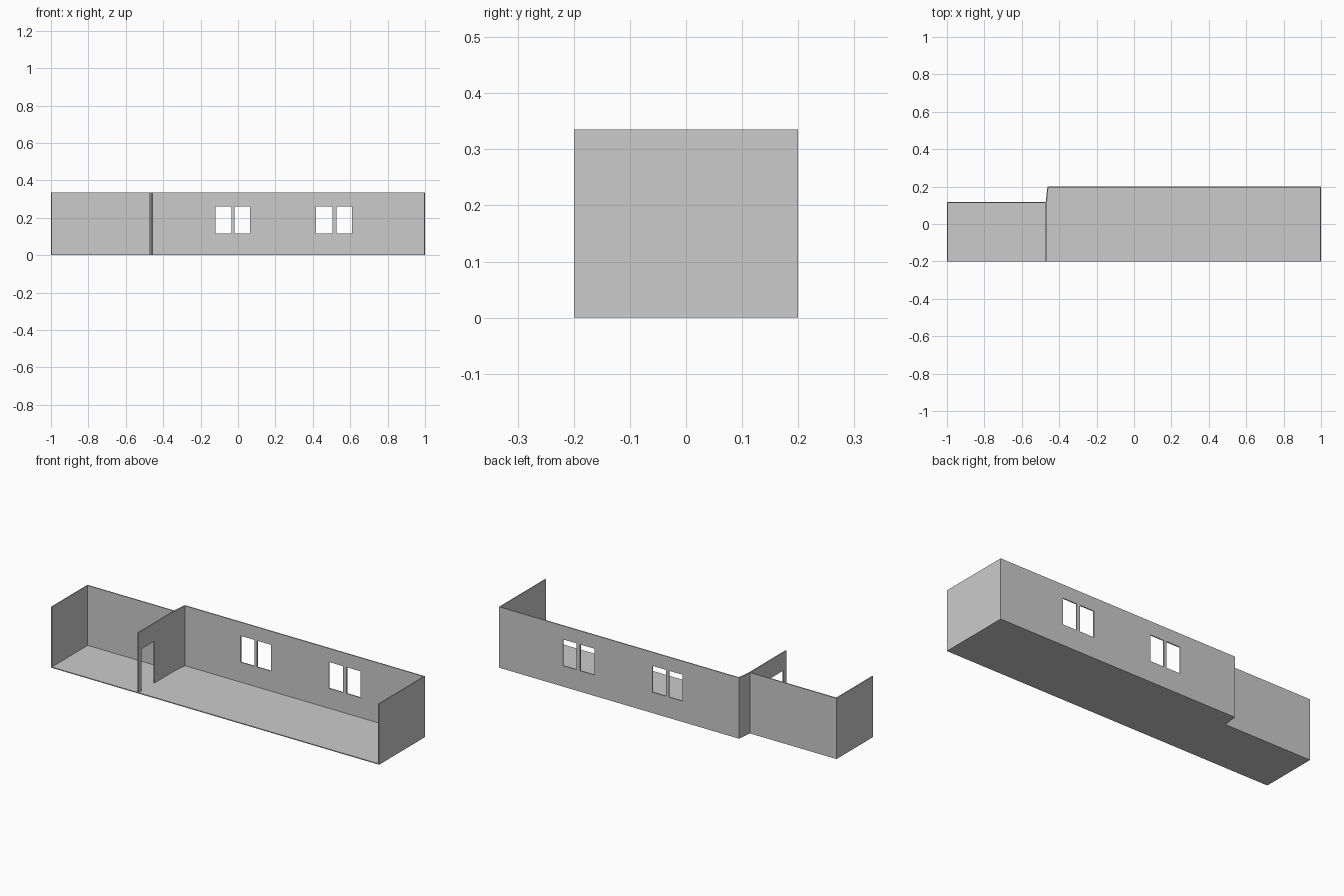
import bpy, bmesh
from mathutils import Vector

if "Cube" in bpy.data.objects:
    bpy.data.objects.remove(bpy.data.objects["Cube"])

T = 0.006            # wall thickness
Z0, Z1 = 0.005, 0.335  # floor top, wall top


def finish(name, bm):
    bmesh.ops.recalc_face_normals(bm, faces=bm.faces)
    me = bpy.data.meshes.new(name)
    bm.to_mesh(me)
    bm.free()
    ob = bpy.data.objects.new(name, me)
    bpy.context.collection.objects.link(ob)
    return ob


def extrude(bm, vec):
    r = bmesh.ops.extrude_face_region(bm, geom=list(bm.faces), use_keep_orig=True)
    bmesh.ops.translate(bm, vec=vec,
                        verts=[g for g in r["geom"] if isinstance(g, bmesh.types.BMVert)])


def wall(name, a, b, openings=()):
    """Wall from a to b, thickened to the left; openings are (start, end, bottom, top)."""
    a, b = Vector((*a, 0)), Vector((*b, 0))
    d = (b - a).normalized()
    us = sorted({0, (b - a).length, *(u for o in openings for u in o[:2])})
    zs = sorted({Z0, Z1, *(z for o in openings for z in o[2:])})
    bm = bmesh.new()
    grid = [[bm.verts.new(a + d * u + Vector((0, 0, z))) for z in zs] for u in us]
    for i in range(len(us) - 1):
        for j in range(len(zs) - 1):
            u, z = (us[i] + us[i + 1]) / 2, (zs[j] + zs[j + 1]) / 2
            if not any(o[0] < u < o[1] and o[2] < z < o[3] for o in openings):
                bm.faces.new((grid[i][j], grid[i + 1][j], grid[i + 1][j + 1], grid[i][j + 1]))
    extrude(bm, Vector((-d.y, d.x, 0)) * T)
    return finish(name, bm)


# Stepped floor slab
bm = bmesh.new()
plan = [(-1, -0.2), (1, -0.2), (1, 0.2), (-0.463, 0.2), (-0.472, 0.118), (-1, 0.118)]
bm.faces.new([bm.verts.new((x, y, 0)) for x, y in plan])
extrude(bm, Vector((0, 0, Z0)))
finish("floor", bm)

# Outer walls
wall("right_wall", (1, -0.2), (1, 0.2))
wall("left_wall", (-1, 0.118), (-1, -0.2))
wall("small_room_back_wall", (-0.472, 0.118), (-1 + T, 0.118))
wall("step_wall", (-0.463, 0.2), (-0.472, 0.118))

# Long back wall with two pairs of windows
X = 1 - T
panes = [(-0.12, -0.036), (-0.019, 0.065), (0.418, 0.505), (0.526, 0.61)]
wall("main_room_back_wall", (X, 0.2), (-0.463, 0.2),
     [(X - r, X - l, 0.115, 0.26) for l, r in panes])

# Partition with doorway near the front
wall("partition", (-0.472 + T, -0.2), (-0.472 + T, 0.118), [(0.025, 0.14, Z0, 0.235)])
